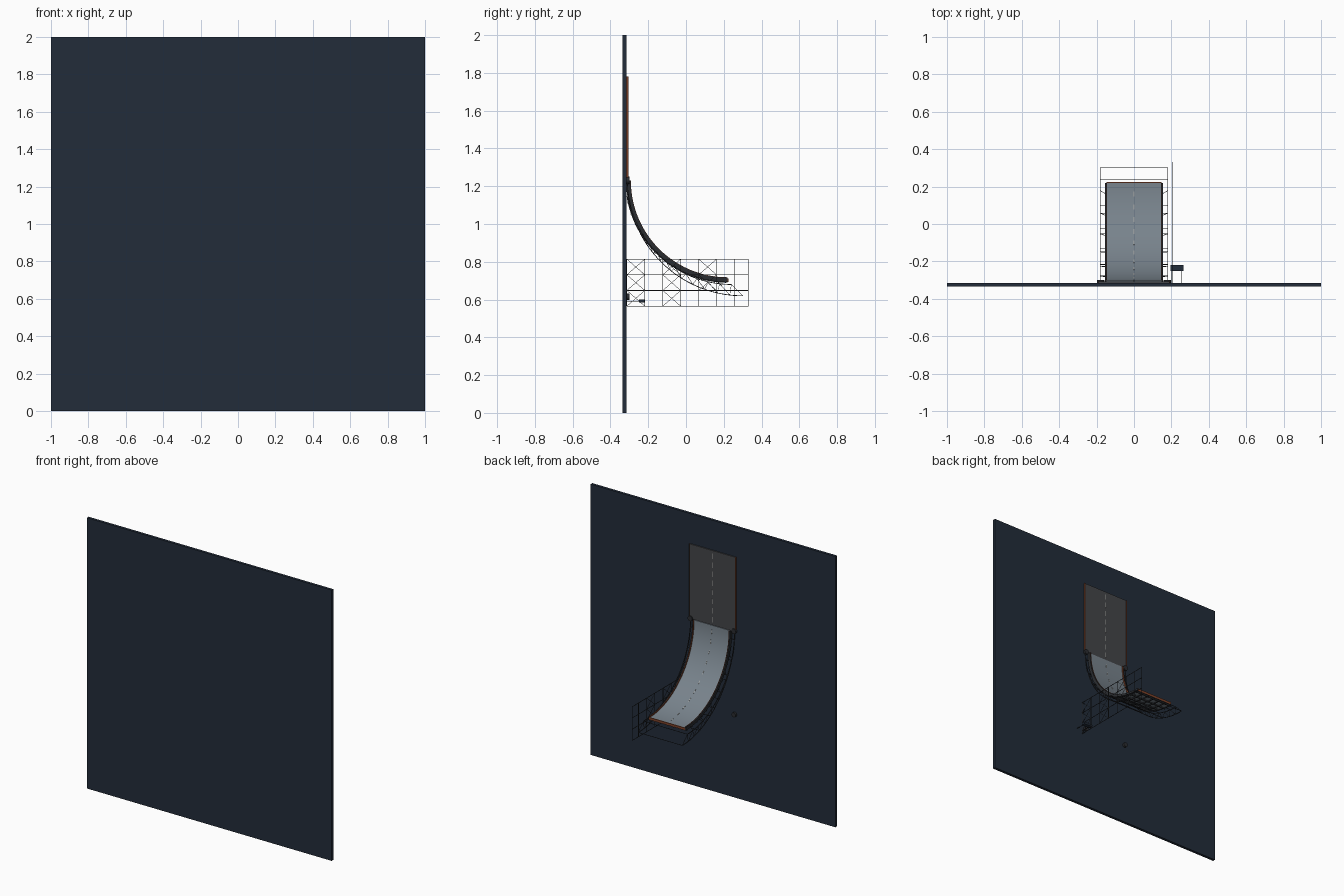
import bpy, bmesh, math
from mathutils import Vector, Matrix

if "Cube" in bpy.data.objects:
    bpy.data.objects.remove(bpy.data.objects["Cube"])


def mat(name, hexcol):
    m = bpy.data.materials.new(name)
    c = [int(hexcol[i:i + 2], 16) / 255 for i in (0, 2, 4)]
    m.diffuse_color = [((v + .055) / 1.055) ** 2.4 if v > .04 else v / 12.92 for v in c] + [1]
    m.use_nodes = True
    m.node_tree.nodes["Principled BSDF"].inputs["Base Color"].default_value = m.diffuse_color
    return m


NAVY = mat("navy", "222c3a")
ASPHALT = mat("asphalt", "444548")
DECK = mat("deck_grey", "78838c")
STEEL = mat("dark_steel", "2a2c30")
RUST = mat("rust", "7a4028")
PAINT = mat("lane_paint", "a8a8a4")


def finish(name, bm, m, smooth=False):
    bmesh.ops.recalc_face_normals(bm, faces=bm.faces)
    me = bpy.data.meshes.new(name)
    bm.to_mesh(me)
    bm.free()
    ob = bpy.data.objects.new(name, me)
    bpy.context.collection.objects.link(ob)
    me.materials.append(m)
    if smooth:
        bpy.ops.object.select_all(action='DESELECT')
        bpy.context.view_layer.objects.active = ob
        ob.select_set(True)
        bpy.ops.object.shade_smooth_by_angle(angle=math.radians(30))
    return ob


def add_box(bm, x0, x1, y0, y1, z0, z1):
    M = Matrix.Translation(((x0 + x1) / 2, (y0 + y1) / 2, (z0 + z1) / 2))
    bmesh.ops.create_cube(bm, size=1, matrix=M @ Matrix.Diagonal((x1 - x0, y1 - y0, z1 - z0, 1)))


def box(name, m, *dims):
    bm = bmesh.new()
    add_box(bm, *dims)
    return finish(name, bm, m)


def add_bar(bm, a, b, t=.003):
    a, b = Vector(a), Vector(b)
    d = b - a
    M = Matrix.Translation((a + b) / 2) @ d.to_track_quat('Z', 'Y').to_matrix().to_4x4()
    bmesh.ops.create_cube(bm, size=1, matrix=M @ Matrix.Diagonal((t, t, d.length, 1)))


ZC = 1.23  # height where the curve becomes vertical


def arc_pt(x, r, t, off):
    """Point on the quarter arc: t=0 at the wall, t=1 at the free end."""
    a = t * math.pi / 2
    return Vector((x, off - r * math.cos(a), ZC - r * math.sin(a)))


def add_arc(bm, x0, x1, r0, r1, off, t0=0, t1=1, n=40):
    """Rectangular section swept along part of the quarter arc."""
    rings = []
    for i in range(n + 1):
        t = t0 + (t1 - t0) * i / n
        rings.append([bm.verts.new(arc_pt(x, r, t, off))
                      for x, r in ((x0, r0), (x1, r0), (x1, r1), (x0, r1))])
    for p, q in zip(rings, rings[1:]):
        for k in range(4):
            bm.faces.new((p[k], p[k - 1], q[k - 1], q[k]))
    bm.faces.new(rings[0])
    bm.faces.new(rings[-1])


# backing wall
box("wall", NAVY, -1, 1, -.335, -.315, 0, 2)

# vertical road with edge strips and lane dashes
box("road", ASPHALT, -.187, .187, -.316, -.307, 1.23, 1.78)
bm = bmesh.new()
for s in (-1, 1):
    add_box(bm, s * .189 - .002, s * .189 + .002, -.316, -.305, 1.23, 1.78)
finish("road_edges", bm, RUST)
bm = bmesh.new()
for i in range(8):
    z = 1.25 + i * .067
    add_box(bm, -.003, .003, -.308, -.3055, z, z + .04)
finish("road_dashes", bm, PAINT)

# curved ramp deck, curbs and dashes
bm = bmesh.new()
add_arc(bm, -.147, .147, .522, .534, .22)
finish("ramp_deck", bm, DECK, True)
bm = bmesh.new()
for s in (-1, 1):
    add_arc(bm, s * .150 - .004, s * .150 + .004, .514, .537, .22)
finish("ramp_curbs", bm, STEEL, True)
bm = bmesh.new()
for s in (-1, 1):
    add_arc(bm, s * .146 - .0015, s * .146 + .0015, .512, .524, .22)
add_box(bm, -.147, .147, .219, .224, .694, .712)
finish("ramp_edge_trim", bm, RUST, True)
bm = bmesh.new()
for i in range(11):
    t = .04 + i * .087
    add_arc(bm, -.002, .002, .5205, .523, .22, t, t + .035, 3)
finish("ramp_dashes", bm, PAINT)

# ribs on the underside of the deck
bm = bmesh.new()
for i in range(1, 15):
    t = i / 14.2
    add_arc(bm, -.155, .155, .532, .543, .22, t - .003, t + .003, 1)
for x in (-.1, -.05, 0, .05, .1):
    add_arc(bm, x - .003, x + .003, .533, .541, .22, .1, 1, 30)
finish("deck_ribs", bm, STEEL)

# side trusses: two diverging chords with struts and cross ties
bm = bmesh.new()
N = 14
for s in (-1, 1):
    x = s * .18
    add_arc(bm, x - .002, x + .002, .548, .552, .24)
    add_arc(bm, x - .002, x + .002, .608, .612, .30)
    for i in range(N + 1):
        t = i / N
        p, q = arc_pt(x, .55, t, .24), arc_pt(x, .61, t, .30)
        if i > 1:
            add_bar(bm, p, q, .0025)
            add_bar(bm, p, arc_pt(x, .61, t - 1 / N, .30), .002)
        if i % 2:
            add_bar(bm, p, arc_pt(s * .15, .532, t, .22), .003)
for i in (3, 5, 7, 9, 11, 14):
    for r, o in ((.55, .24), (.61, .30)):
        add_bar(bm, arc_pt(-.18, r, i / N, o), arc_pt(.18, r, i / N, o), .003)
finish("side_trusses", bm, STEEL)

# scaffold lattice beside the ramp
bm = bmesh.new()
X = .208
ys = [-.313 + .095 * i for i in range(7)] + [.33]
zs = [.565, .648, .731, .814]
for y in ys:
    add_bar(bm, (X, y, zs[0]), (X, y, zs[-1]))
for z in zs:
    add_bar(bm, (X, ys[0], z), (X, ys[-1], z))
for c in (0, 2, 4):
    for r in range(3):
        if c == 4 and r == 0:
            continue
        add_bar(bm, (X, ys[c], zs[r]), (X, ys[c + 1], zs[r + 1]), .002)
        add_bar(bm, (X, ys[c + 1], zs[r]), (X, ys[c], zs[r + 1]), .002)
finish("scaffold", bm, STEEL)

# small platform with two arms to the wall
box("platform", NAVY, .195, .265, -.25, -.22, .585, .6)
bm = bmesh.new()
for x in (.203, .252):
    add_bar(bm, (x, -.315, .592), (x, -.235, .592), .003)
finish("platform_arms", bm, STEEL)

# wall anchors at the top of the ramp and low on the wall
bm = bmesh.new()
for s in (-1, 1):
    for z, r in ((1.232, .019), (.615, .017)):
        M = Matrix.Translation((s * .178, -.308, z)) @ Matrix.Rotation(math.pi / 2, 4, 'X')
        bmesh.ops.create_cone(bm, cap_ends=True, segments=16, radius1=r, radius2=r, depth=.016, matrix=M)
finish("wall_anchors", bm, STEEL, True)
